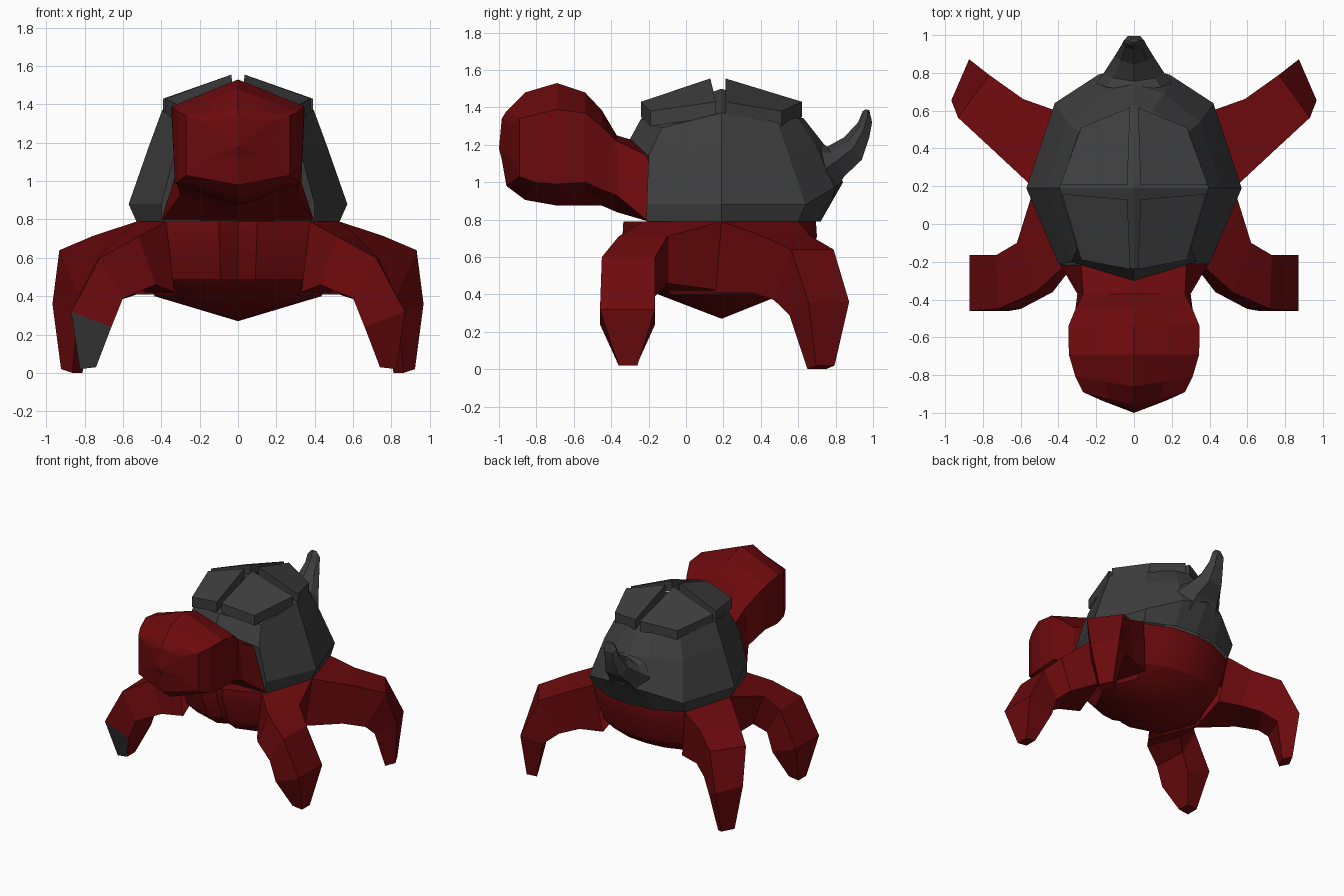
import bpy, bmesh, math
from mathutils import Vector, Matrix

cube = bpy.data.objects.get("Cube")
if cube:
    bpy.data.objects.remove(cube, do_unlink=True)


def material(name, colour):
    m = bpy.data.materials.new(name)
    m.use_nodes = True
    m.diffuse_color = colour
    m.node_tree.nodes["Principled BSDF"].inputs["Base Color"].default_value = colour
    return m


RED = material("dark red skin", (0.15, 0.003, 0.004, 1))
GREY = material("charcoal shell", (0.048, 0.048, 0.048, 1))


def mirrored(half):
    """Close a half outline, given from centre line to centre line, into a ring."""
    return half + [(-x, y, z) for x, y, z in reversed(half) if x > 0]


def loft(name, rings, mats, open_start=True, end_tip=None, rule=None, angle=0):
    """Skin rings of equal length; the far end gets a flat cap or a fan to a tip."""
    bm = bmesh.new()
    loops = [[bm.verts.new(p) for p in ring] for ring in rings]
    n = len(loops[0])
    for a, b in zip(loops, loops[1:]):
        for i in range(n):
            j = (i + 1) % n
            bm.faces.new((a[i], a[j], b[j], b[i]))
    last = loops[-1]
    if end_tip:
        v = bm.verts.new(end_tip)
        for i in range(n):
            bm.faces.new((last[i], last[(i + 1) % n], v))
    else:
        bm.faces.new(last)
    start = bm.faces.new(loops[0])
    bmesh.ops.recalc_face_normals(bm, faces=bm.faces)
    if open_start:
        bm.faces.remove(start)
    for f in bm.faces:
        if rule and rule(f):
            f.material_index = 1
    me = bpy.data.meshes.new(name)
    bm.to_mesh(me)
    bm.free()
    for m in mats:
        me.materials.append(m)
    ob = bpy.data.objects.new(name, me)
    bpy.context.collection.objects.link(ob)
    if angle:
        bpy.ops.object.select_all(action="DESELECT")
        ob.select_set(True)
        bpy.context.view_layer.objects.active = ob
        bpy.ops.object.shade_smooth_by_angle(angle=math.radians(angle))


# Belly: one outline shrinking toward a low point, with a chest groove
MID = 0.19
outline = [(0, -.28), (.1, -.34), (.38, -.23), (.53, MID), (.41, .58), (.19, .68), (0, .7)]


def belly_ring(z, sx, sy):
    return mirrored([(x * sx, MID + (y - MID) * sy, z) for x, y in outline])


loft("belly", [belly_ring(.79, .99, .99), belly_ring(.71, .98, 1), belly_ring(.49, .9, .84),
               belly_ring(.4, .82, .64)], [RED], open_start=False, end_tip=(0, MID, .27), angle=25)

# Shell: rim, flared skirt, waist and shoulder below the top plates
rim = [(0, -.21, .79), (.4, -.21, .79), (.53, MID, .79), (.41, .6, .79), (.19, .7, .79), (0, .72, .79)]
skirt = [(0, -.21, .88), (.4, -.21, .88), (.57, MID, .88), (.42, .64, .88), (.19, .79, .97), (0, .84, 1)]
waist = [(0, -.3, 1.23), (.33, -.2, 1.14), (.465, MID, 1.18), (.35, .54, 1.17), (.16, .69, 1.2), (0, .74, 1.2)]
shoulder = [(0, -.24, 1.34), (.3, -.13, 1.29), (.395, MID, 1.37), (.29, .49, 1.32), (.1, .6, 1.34), (0, .63, 1.34)]
loft("shell", [mirrored(r) for r in (rim, skirt, waist, shoulder)], [GREY], end_tip=(0, MID, 1.5))

# Four top plates separated by narrow grooves
front_plate = [(.035, .13, 1.555), (.38, .16, 1.43), (.28, -.19, 1.38), (.02, -.24, 1.43)]
back_plate = [(.035, .21, 1.555), (.39, .21, 1.43), (.28, .51, 1.38), (.02, .62, 1.43)]
for side, s in (("left", 1), ("right", -1)):
    for place, plate in (("front", front_plate), ("back", back_plate)):
        top = [(s * x, y, z) for x, y, z in plate]
        base = [(x, y, z - .08) for x, y, z in top]
        loft(f"{place}_{side}_shell_plate", [base, top], [GREY])

# Tail: upper and lower (y, z) edges with a half width per section
tail = [(.71, 1.22, .78, .92, .2), (.755, 1.19, .845, 1.03, .16), (.845, 1.24, .94, 1.12, .1),
        (.92, 1.32, .98, 1.24, .065), (.945, 1.38, .995, 1.32, .055), (.962, 1.39, .98, 1.385, .025)]
rings = []
for uy, uz, ly, lz, w in tail:
    my, mz = (uy + ly) / 2, (uz + lz) / 2
    rings.append(mirrored([(0, uy, uz), (w * .7, uy * .8 + ly * .2, uz * .8 + lz * .2),
                           (w, my, mz), (w * .6, ly, lz), (0, ly, lz)]))
loft("tail", rings, [GREY])

# Neck and head: y, upper and lower half width, crown, temple, jaw, chin, sweep of the sides
head = [(-.2, .28, .4, 1.2, 1.14, .79, .79, 0), (-.37, .27, .3, 1.25, 1.22, .93, .84, 0),
        (-.45, .31, .31, 1.385, 1.3, .96, .875, 0), (-.54, .347, .33, 1.48, 1.37, 1, .875, 0),
        (-.69, .345, .33, 1.53, 1.39, .99, .875, 0), (-.86, .31, .31, 1.48, 1.36, 1, .905, .05),
        (-.96, .27, .27, 1.38, 1.34, 1.03, .98, .07), (-.985, .17, .15, 1.34, 1.31, 1.13, 1.12, .05)]
rings = []
for y, wu, wl, crown, temple, jaw, chin, sweep in head:
    rings.append(mirrored([(0, y, crown), (wu * .5, y + sweep / 2, (crown + temple) / 2),
                           (wu, y + sweep, temple), (wl, y + sweep, jaw),
                           (wl * .5, y + sweep / 2, (jaw + chin) / 2), (0, y, chin)]))
loft("head", rings, [RED], end_tip=(0, -1, 1.18), angle=5)

# Legs: upper (r, z), lower (r, z), side limits and skew of the far side per section
front_leg = [(.375, .79, .33, .42, -.23, MID, .155), (.52, .71, .43, .46, -.36, -.1, .1),
             (.72, .6, .6, .39, -.45, -.165, .01), (.87, .32, .66, .24, -.46, -.165, 0),
             (.825, .02, .74, .03, -.36, -.26, 0)]
back_leg = [(.53, .79, .46, .41, -.177, .22, .16), (.84, .715, .76, .41, -.15, .16, .03),
            (1.08, .64, .93, .37, -.13, .15, .01), (1.165, .36, 1, .29, -.08, .15, .06),
            (1.155, .02, 1.08, 0, -.02, .09, .02)]


def toe_patch(face):
    """Front face of the right front shin."""
    c = face.calc_center_median()
    return c.x < 0 and c.y < -.38 and .05 < c.z < .25 and face.normal.y < -.7


for side, s in (("left", 1), ("right", -1)):
    for name, leg, turn in (("front", front_leg, 0), ("back", back_leg, 38)):
        rot = Matrix.Rotation(math.radians(turn), 3, "Z")
        rings = []
        for ur, uz, lr, lz, a, b, k in leg:
            ring = [rot @ Vector(p) for p in
                    ((ur, a, uz), (ur + k, b, uz), (lr + k, b, lz), (lr, a, lz))]
            rings.append([(s * p.x, p.y, p.z) for p in ring])
        loft(f"{name}_{side}_leg", rings, [RED, GREY], rule=toe_patch)
